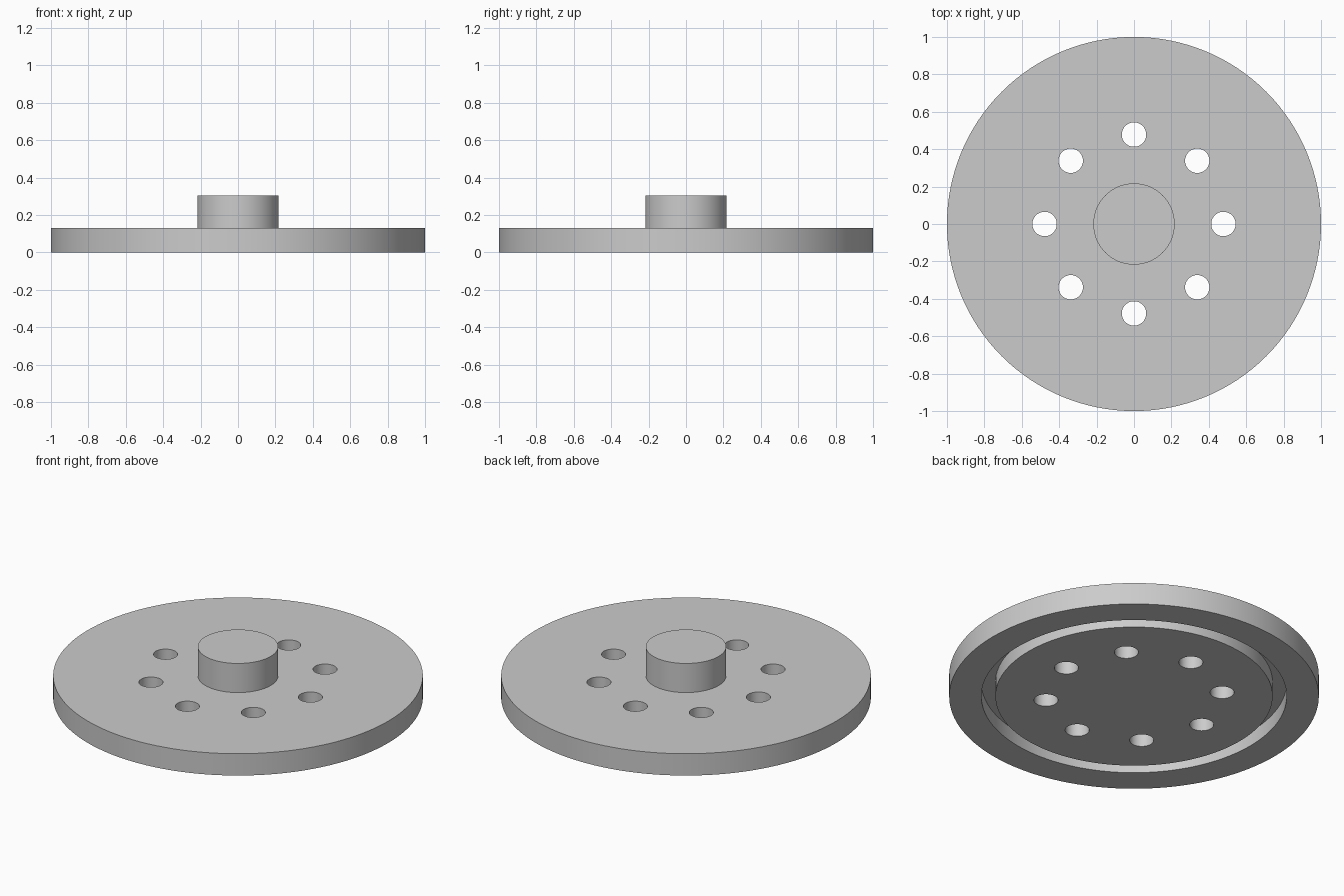
import bpy, bmesh, math
from mathutils import Matrix, Vector

cube = bpy.data.objects.get("Cube")
if cube:
    bpy.data.objects.remove(cube, do_unlink=True)

U = 1 / 23          # one design unit; the disc radius is 23 units
SEGMENTS = 128
HOLES = 8

grey = bpy.data.materials.new("plain grey")
grey.use_nodes = True
colour = (0.6, 0.6, 0.6, 1)
grey.diffuse_color = colour
grey.node_tree.nodes["Principled BSDF"].inputs["Base Color"].default_value = colour


def make_object(name, bm):
    bmesh.ops.recalc_face_normals(bm, faces=bm.faces)
    mesh = bpy.data.meshes.new(name)
    bm.to_mesh(mesh)
    bm.free()
    mesh.materials.append(grey)
    obj = bpy.data.objects.new(name, mesh)
    bpy.context.collection.objects.link(obj)
    return obj


# Flanged disc with hub on top and ring groove underneath, turned from a profile
profile = [(0, 0), (17.25, 0), (17.25, 2), (19, 2), (19, 0), (23, 0),
           (23, 3), (5, 3), (5, 7), (0, 7)]
bm = bmesh.new()
verts = [bm.verts.new((r * U, 0, z * U)) for r, z in profile]
edges = [bm.edges.new(pair) for pair in zip(verts, verts[1:])]
bmesh.ops.spin(bm, geom=verts + edges, cent=(0, 0, 0), axis=(0, 0, 1),
               angle=math.tau, steps=SEGMENTS, use_duplicate=False)
bmesh.ops.remove_doubles(bm, verts=bm.verts, dist=1e-5)
# Merge the flat fans into clean caps
bmesh.ops.dissolve_limit(bm, angle_limit=math.radians(0.5),
                         verts=bm.verts, edges=bm.edges)
disc = make_object("flanged_disc", bm)

# Ring of through holes
bm = bmesh.new()
for i in range(HOLES):
    turn = Matrix.Rotation(math.tau * i / HOLES, 4, "Z")
    place = Matrix.Translation(turn @ Vector((11 * U, 0, 1.5 * U)))
    bmesh.ops.create_cone(bm, cap_ends=True, segments=48, radius1=1.5 * U,
                          radius2=1.5 * U, depth=6 * U, matrix=place)
cutter = make_object("hole_cutter", bm)
cutter.hide_render = True

cut = disc.modifiers.new("bolt holes", "BOOLEAN")
cut.operation = "DIFFERENCE"
cut.solver = "EXACT"
cut.object = cutter

bpy.ops.object.select_all(action="DESELECT")
disc.select_set(True)
bpy.context.view_layer.objects.active = disc
bpy.ops.object.modifier_apply(modifier=cut.name)
bpy.data.objects.remove(cutter, do_unlink=True)
bpy.ops.object.shade_smooth_by_angle(angle=math.radians(30))
